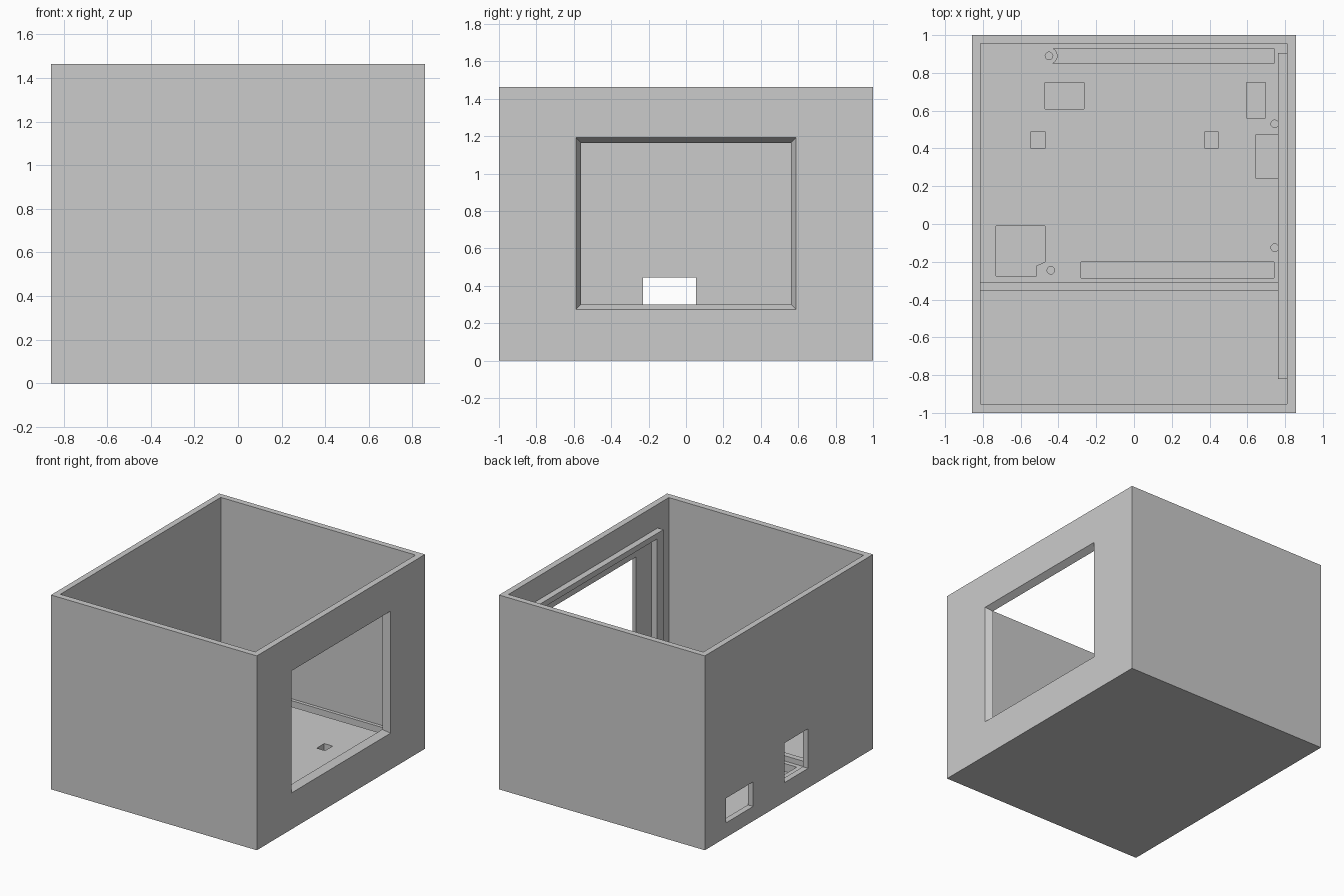
import bpy
import bmesh
from math import sin, cos, pi, asin

old = bpy.data.objects.get("Cube")
if old:
    bpy.data.objects.remove(old, do_unlink=True)

grey = bpy.data.materials.new("light_grey")
grey.use_nodes = True
COLOUR = (0.6, 0.6, 0.6, 1)
grey.diffuse_color = COLOUR
grey.node_tree.nodes["Principled BSDF"].inputs["Base Color"].default_value = COLOUR

FLOOR = 0.105      # top of the floor slab
POCKET = 0.045     # bottom of the floor recesses


def make(name, pieces):
    """Solid object from pairs of matching point rings."""
    bm = bmesh.new()
    for ring_a, ring_b in pieces:
        a = [bm.verts.new(p) for p in ring_a]
        b = [bm.verts.new(p) for p in ring_b]
        bm.faces.new(a[::-1])
        bm.faces.new(b)
        for i in range(len(a)):
            j = (i + 1) % len(a)
            bm.faces.new((a[i], a[j], b[j], b[i]))
    bmesh.ops.recalc_face_normals(bm, faces=bm.faces)
    mesh = bpy.data.meshes.new(name)
    bm.to_mesh(mesh)
    bm.free()
    mesh.materials.append(grey)
    obj = bpy.data.objects.new(name, mesh)
    bpy.context.collection.objects.link(obj)
    return obj


def prism(outline, z0, z1):
    return [(x, y, z0) for x, y in outline], [(x, y, z1) for x, y in outline]


def rect(x0, x1, y0, y1):
    return [(x0, y0), (x1, y0), (x1, y1), (x0, y1)]


def box(x0, x1, y0, y1, z0, z1):
    return prism(rect(x0, x1, y0, y1), z0, z1)


def arc(cx, cy, r, start, end, n):
    return [(cx + r * cos(start + (end - start) * i / n),
             cy + r * sin(start + (end - start) * i / n)) for i in range(n + 1)]


def cut(target, pieces):
    cutter = make("cutter", pieces)
    cutter.hide_render = True
    mod = target.modifiers.new("cut", 'BOOLEAN')
    mod.operation = 'DIFFERENCE'
    mod.solver = 'EXACT'
    mod.object = cutter
    bpy.context.view_layer.objects.active = target
    bpy.ops.object.modifier_apply(modifier=mod.name)
    bpy.data.objects.remove(cutter, do_unlink=True)


# Open-topped case with thin walls
case = make("case", [box(-0.857, 0.857, -1, 1, 0, 1.463)])
cut(case, [box(-0.812, 0.81, -0.953, 0.955, FLOOR, 1.6)])


# Tapered window in the +x wall, two ports in the -x wall
def window_ring(x, grow):
    y, z0, z1 = 0.561 + grow, 0.301 - grow, 1.165 + grow
    return [(x, -y, z0), (x, y, z0), (x, y, z1), (x, -y, z1)]


cut(case, [
    (window_ring(0.79, -0.012), window_ring(0.877, 0.039)),
    box(-0.9, -0.78, 0.425, 0.75, 0.11, 0.295),
    box(-0.9, -0.78, -0.23, 0.053, 0.147, 0.445),
])

# Floor recesses: plain rectangles
recesses = [
    rect(-0.28, 0.74, -0.285, -0.2),
    rect(-0.47, -0.265, 0.61, 0.75),
    rect(0.595, 0.695, 0.56, 0.75),
    rect(-0.545, -0.47, 0.4, 0.49),
    rect(0.375, 0.445, 0.4, 0.49),
    rect(0.645, 0.79, 0.24, 0.475),
]
# Notched square recess and long slot curving round a screw hole
recesses.append([(-0.73, -0.275), (-0.515, -0.275), (-0.515, -0.22),
                 (-0.47, -0.2), (-0.47, -0.01), (-0.73, -0.01)])
bite = asin(0.04 / 0.045)
recesses.append([(0.74, 0.85), (0.74, 0.93)]
                + arc(-0.45, 0.89, 0.045, bite, -bite, 10))
# Screw holes
for x, y in ((-0.45, 0.89), (-0.44, -0.245), (0.745, 0.53), (0.745, -0.125)):
    recesses.append(arc(x, y, 0.02, 0, 2 * pi, 24)[:-1])
cut(case, [prism(outline, POCKET, 0.2) for outline in recesses])

# Low divider across the floor
make("floor_divider", [box(-0.83, 0.765, -0.352, -0.308, 0.09, 0.145)])

# Raised surround inside the window wall, standing on the floor
outline = [(-0.82, 0.1), (-0.82, 1.285), (0.905, 1.285), (0.905, 0.1),
           (0.83, 0.1), (0.83, 1.243), (-0.745, 1.243), (-0.745, 0.1)]
make("window_surround", [([(0.763, y, z) for y, z in outline],
                          [(0.815, y, z) for y, z in outline])])
